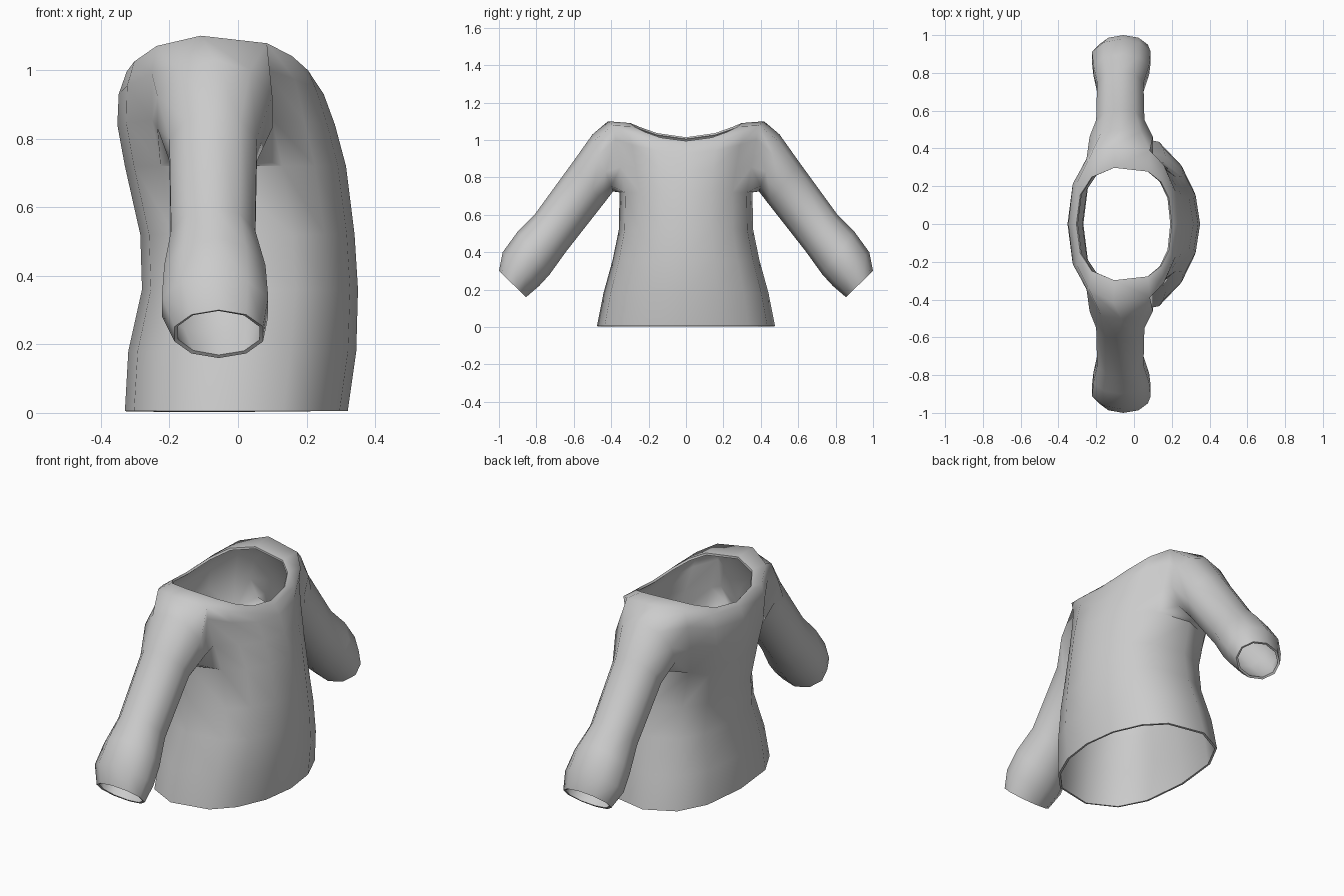
import bpy, bmesh
from math import sin, cos, radians, pi, copysign

if "Cube" in bpy.data.objects:
    bpy.data.objects.remove(bpy.data.objects["Cube"])

bm = bmesh.new()

# Torso: half cross-section (y >= 0) from chest to back, one row per level
# level: height at centre, extra height at side, back x, front x, half width
LEVELS = [
    (0.005, 0.00, -0.33, 0.32, 0.48),
    (0.18, 0.00, -0.32, 0.345, 0.445),
    (0.36, 0.00, -0.28, 0.35, 0.395),
    (0.52, 0.00, -0.285, 0.34, 0.362),
    (0.72, 0.00, -0.33, 0.315, 0.358),
    (0.84, 0.02, -0.352, 0.283, 0.385),
    (0.93, 0.09, -0.348, 0.25, 0.415),
    (0.985, 0.115, -0.325, 0.22, 0.42),
    (1.005, 0.085, -0.305, 0.20, 0.30),
]
ANGLES = [0, 22, 44, 65, 98, 128, 154, 180]


def power(v, e):
    return copysign(abs(v) ** e, v)


rows = []
for i, (z, dz, xb, xf, hw) in enumerate(LEVELS):
    row = []
    for a in ANGLES:
        e = 1.0 if a < 90 and i < 7 else 0.8
        u = power(cos(radians(a)), e)
        v = power(sin(radians(a)), e) if 0 < a < 180 else 0.0
        x = (xb + xf) / 2 + u * (xf - xb) / 2
        tilt = -0.01 * u if i > 6 else 0.0
        row.append(bm.verts.new((x, hw * v, z + dz * v ** 2 + tilt)))
    rows.append(row)

for r in range(len(rows) - 1):
    for c in range(len(ANGLES) - 1):
        if 4 <= r <= 6 and c in (3, 4):      # armhole
            continue
        bm.faces.new((rows[r][c], rows[r][c + 1], rows[r + 1][c + 1], rows[r + 1][c]))

# Sleeve: grows from the armhole loop, rings given by top and bottom points
ARMHOLE = [(7, 4), (7, 3), (6, 3), (5, 3), (4, 3), (4, 4), (4, 5), (5, 5), (6, 5), (7, 5)]
# ring: top y, z, bottom y, z, x min, x max
RINGS = [
    (0.50, 1.03, 0.39, 0.725, -0.235, 0.10),
    (0.61, 0.875, 0.44, 0.66, -0.20, 0.055),
    (0.81, 0.60, 0.64, 0.405, -0.195, 0.05),
    (0.90, 0.51, 0.73, 0.28, -0.215, 0.08),
    (0.98, 0.40, 0.785, 0.22, -0.222, 0.088),
    (1.00, 0.30, 0.855, 0.16, -0.185, 0.073),
]
prev = [rows[r][c] for r, c in ARMHOLE]
n = len(prev)
for yt, zt, yb, zb, x0, x1 in RINGS:
    ring = []
    for i in range(n):
        t = 2 * pi * i / n
        k = cos(t) / 2
        ring.append(bm.verts.new(((x0 + x1) / 2 + sin(t) * (x1 - x0) / 1.9,
                                  (yt + yb) / 2 + k * (yt - yb),
                                  (zt + zb) / 2 + k * (zt - zb))))
    for i in range(n):
        j = (i + 1) % n
        bm.faces.new((prev[i], prev[j], ring[j], ring[i]))
    prev = ring

mesh = bpy.data.meshes.new("sweater")
bm.to_mesh(mesh)
bm.free()
sweater = bpy.data.objects.new("sweater", mesh)
bpy.context.collection.objects.link(sweater)

# Mirror the other half and give the cloth thickness
mirror = sweater.modifiers.new("mirror", 'MIRROR')
mirror.use_axis = (False, True, False)
thick = sweater.modifiers.new("cloth", 'SOLIDIFY')
thick.thickness = 0.012
thick.offset = -1

bpy.context.view_layer.objects.active = sweater
sweater.select_set(True)
bpy.ops.object.convert(target='MESH')
bpy.ops.object.shade_smooth_by_angle(angle=radians(60))
